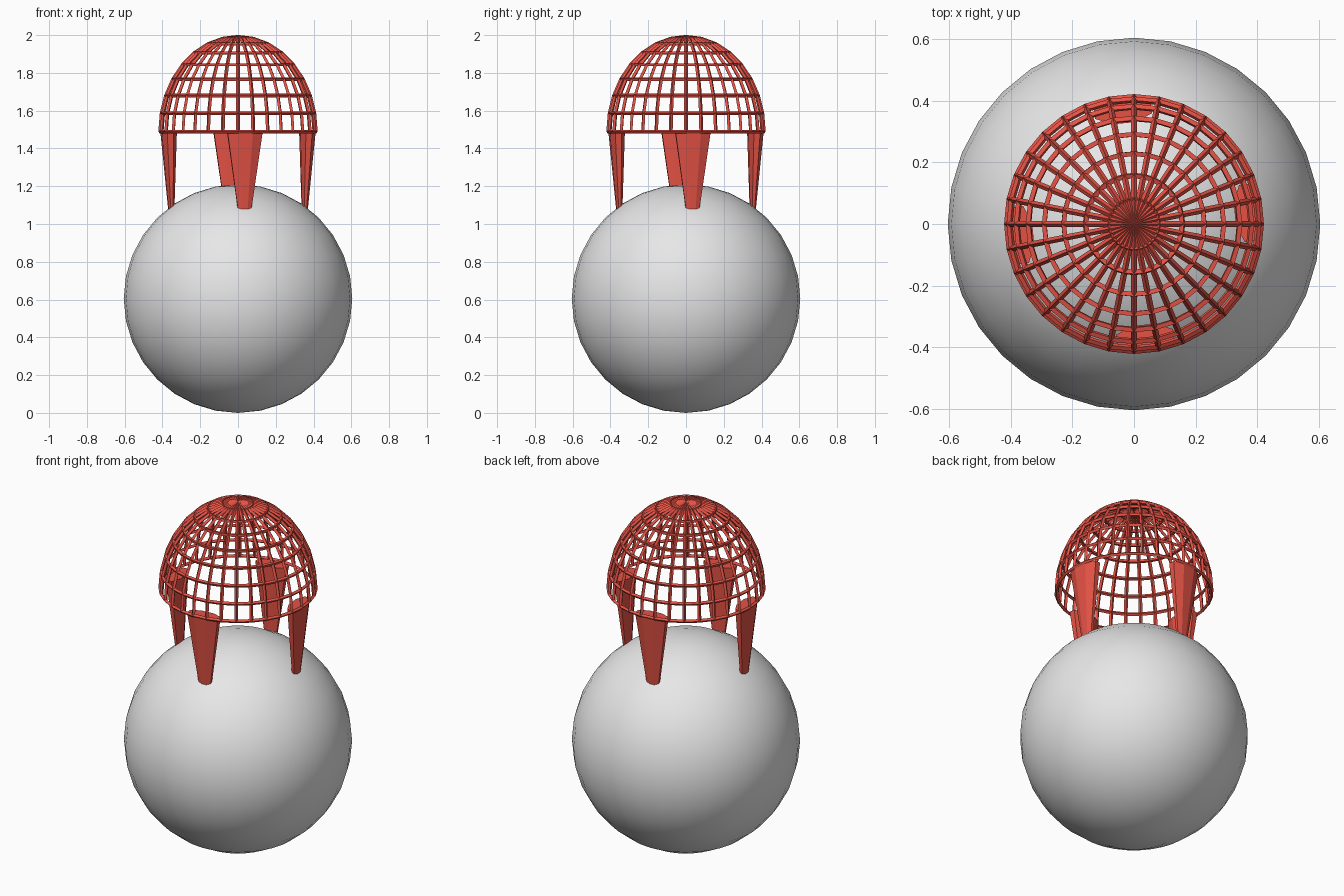
import bpy, bmesh, math
from mathutils import Matrix, Vector

if "Cube" in bpy.data.objects:
    bpy.data.objects.remove(bpy.data.objects["Cube"])


def material(name, rgb):
    m = bpy.data.materials.new(name)
    m.diffuse_color = (*rgb, 1)
    m.use_nodes = True
    m.node_tree.nodes["Principled BSDF"].inputs["Base Color"].default_value = m.diffuse_color
    return m


GREY = material("light grey", (0.8, 0.8, 0.8))
RED = material("red", (0.78, 0.085, 0.06))


def make(name, bm, mat):
    me = bpy.data.meshes.new(name)
    bm.to_mesh(me)
    bm.free()
    me.materials.append(mat)
    ob = bpy.data.objects.new(name, me)
    bpy.context.collection.objects.link(ob)
    return ob


# Big smooth ball
bm = bmesh.new()
bmesh.ops.create_uvsphere(bm, u_segments=32, v_segments=16, radius=0.605,
                          matrix=Matrix.Translation((0, 0, 0.605)))
for f in bm.faces:
    f.smooth = True
make("ball", bm, GREY)

# Lattice dome: upper half of a stretched sphere turned into bars
bm = bmesh.new()
bmesh.ops.create_uvsphere(bm, u_segments=32, v_segments=16, radius=1)
bmesh.ops.delete(bm, geom=[v for v in bm.verts if v.co.z < -0.01], context='VERTS')
bmesh.ops.scale(bm, vec=(0.412, 0.412, 0.503), verts=bm.verts)
bmesh.ops.translate(bm, vec=(0, 0, 1.488), verts=bm.verts)
dome = make("lattice_dome", bm, RED)
wire = dome.modifiers.new("bars", 'WIREFRAME')
wire.thickness = 0.02
wire.use_boundary = True

# Four tapered eight-sided legs, turned half a dome segment
SECTIONS = [(1.05, 0.354, 0.032, 0.0135), (1.485, 0.369, 0.093, 0.04)]  # z, radius, half width, half depth
for i, name in enumerate(["front_leg", "right_leg", "back_leg", "left_leg"]):
    bm = bmesh.new()
    turn = Matrix.Rotation(math.radians(5.625 + 90 * i), 3, 'Z')
    rings = []
    for z, r, w, d in SECTIONS:
        k = 1 / math.cos(math.pi / 8)
        rings.append([bm.verts.new(turn @ Vector((
            k * w * math.cos((j + 0.5) * math.pi / 4),
            -r + k * d * math.sin((j + 0.5) * math.pi / 4), z))) for j in range(8)])
    low, high = rings
    for j in range(8):
        n = (j + 1) % 8
        bm.faces.new((low[j], low[n], high[n], high[j]))
    bm.faces.new(low[::-1])
    bm.faces.new(high)
    make(name, bm, RED)
